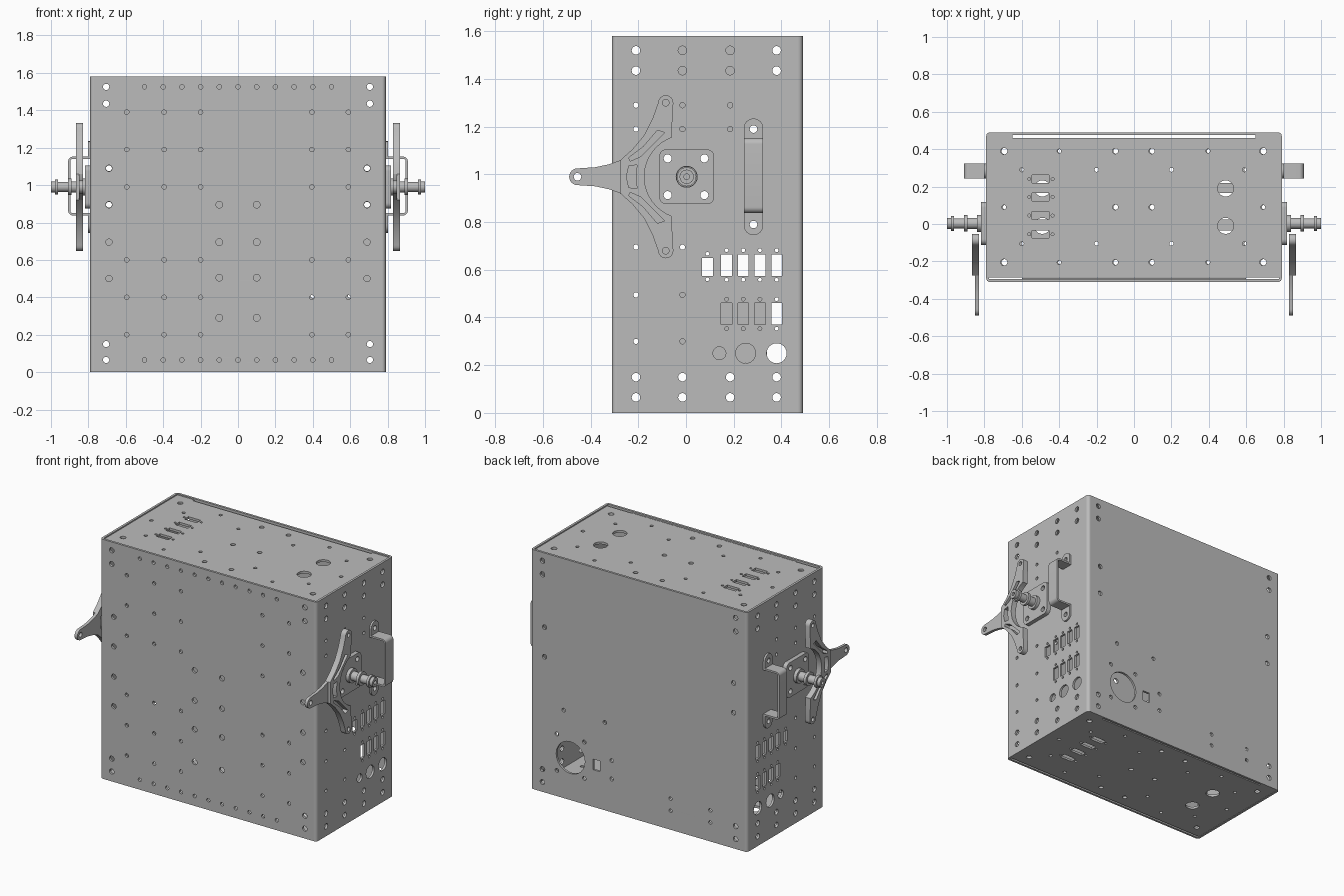
import bpy, bmesh
from math import cos, sin, pi
from mathutils import Vector

cube = bpy.data.objects.get("Cube")
if cube:
    bpy.data.objects.remove(cube)

grey = bpy.data.materials.new("grey_metal")
grey.use_nodes = True
tone = (0.5, 0.5, 0.5, 1)
grey.diffuse_color = tone
grey.node_tree.nodes["Principled BSDF"].inputs["Base Color"].default_value = tone

W, FRONT, BACK, H, T, R = 0.79, -0.31, 0.49, 1.58, 0.015, 0.02
parts = []

# ---------- helpers ----------
PLANES = {"top": lambda u, v, w: (u, v, w),
          "front": lambda u, v, w: (u, w, v),
          "side": lambda u, v, w: (w, u, v)}


def arc(u, v, r, start=0.0, end=2 * pi, n=8):
    return [(u + r * cos(start + (end - start) * i / n),
             v + r * sin(start + (end - start) * i / n)) for i in range(n + 1)]


def disc(u, v, r):
    return arc(u, v, r, n=24 if r > 0.02 else 14)[:-1]


def rect(u, v, w, h):
    return [(u - w / 2, v - h / 2), (u + w / 2, v - h / 2),
            (u + w / 2, v + h / 2), (u - w / 2, v + h / 2)]


def span(u0, u1, v0, v1):
    return rect((u0 + u1) / 2, (v0 + v1) / 2, u1 - u0, v1 - v0)


def rounded(u, v, w, h, r):
    pts = []
    for k, (a, b) in enumerate([(1, 1), (-1, 1), (-1, -1), (1, -1)]):
        pts += arc(u + a * (w / 2 - r), v + b * (h / 2 - r), r, k * pi / 2, (k + 1) * pi / 2)
    return pts


def discs(us, vs, r):
    return [disc(u, v, r) for u in us for v in vs]


def register(name, mesh, mirror):
    obj = bpy.data.objects.new(name, mesh)
    bpy.context.collection.objects.link(obj)
    mesh.materials.append(grey)
    if mirror:
        obj.modifiers.new("mirror", "MIRROR")
    parts.append(obj)
    return obj


def sheet(name, plane, near, far, outline, holes=(), mirror=False):
    """Flat outline with holes, extruded from near to far across the plane."""
    curve = bpy.data.curves.new(name, "CURVE")
    curve.dimensions = "2D"
    curve.fill_mode = "BOTH"
    curve.extrude = abs(far - near) / 2
    for loop in [outline, *holes]:
        spline = curve.splines.new("POLY")
        spline.points.add(len(loop) - 1)
        for p, (u, v) in zip(spline.points, loop):
            p.co = (u, v, 0, 1)
        spline.use_cyclic_u = True
    temp = bpy.data.objects.new(name, curve)
    bpy.context.collection.objects.link(temp)
    bpy.context.view_layer.update()
    mesh = bpy.data.meshes.new_from_object(temp)
    bpy.data.objects.remove(temp)
    bpy.data.curves.remove(curve)
    mesh.materials.clear()
    bm = bmesh.new()
    bm.from_mesh(mesh)
    bmesh.ops.remove_doubles(bm, verts=bm.verts, dist=1e-5)
    for vert in bm.verts:
        vert.co = Vector(PLANES[plane](vert.co.x, vert.co.y, vert.co.z + (near + far) / 2))
    bmesh.ops.recalc_face_normals(bm, faces=bm.faces)
    bm.to_mesh(mesh)
    bm.free()
    return register(name, mesh, mirror)


# ---------- front panel ----------
row = [i / 10 for i in range(-5, 6)]
edge_holes = discs((-0.705, 0.705), (0.065, 0.15, 1.435, 1.525), 0.017)
holes = edge_holes + discs(row, (0.065, 1.525), 0.012)
holes += discs((-0.595, -0.395, -0.2, 0.395, 0.59), (0.2, 0.4, 0.6, 0.99, 1.19, 1.39), 0.012)
holes += discs((-0.1, 0.1), (0.29, 0.505, 0.695, 0.895), 0.018)
holes += discs((-0.69, 0.69), (0.5, 0.695, 0.895, 1.09), 0.017)
sheet("front_panel", "front", FRONT, FRONT + T, span(-W + R, W - R, 0, H), holes)

# ---------- back panel with the round fan opening ----------
holes = edge_holes + discs((-0.69, 0.69), (0.895, 1.09), 0.016)
holes += [disc(0.5, 0.28, 0.105), rect(0.31, 0.28, 0.05, 0.07)]
holes += discs((0.4, 0.6), (0.17, 0.41), 0.013) + discs((0.25, 0.55), (0.58,), 0.013)
holes += discs((0.2,), (0.22, 0.34), 0.013) + discs((-0.23, -0.52), (0.125, 0.205), 0.012)
sheet("back_panel", "front", BACK - T, BACK, span(-W + R, W - R, 0, H), holes)

# ---------- side panels with connector cut-outs ----------
SHAFT_Z, GRIP_Y = 0.99, 0.283
columns = (-0.21, -0.015, 0.185, 0.38)
ports = (0.17, 0.24, 0.31, 0.38)
bolts = discs((-0.077, 0.077), (SHAFT_Z - 0.077, SHAFT_Z + 0.077), 0.017)
holes = discs(columns, (0.065, 0.15, 1.435, 1.52), 0.018)
holes += discs(columns[:3], (1.19, 1.29), 0.011)
holes += discs(columns[:2], (0.3, 0.495, 0.695), 0.011) + bolts
for z in (0.415, 0.62):
    holes += [rect(y, z, 0.045, 0.09) for y in ports]
    holes += discs(ports, (z - 0.062, z + 0.062), 0.008)
holes += [rect(0.09, 0.612, 0.045, 0.075)] + discs((0.09,), (0.56, 0.667), 0.008)
holes += [disc(0.14, 0.25, 0.027), disc(0.25, 0.25, 0.042), disc(0.38, 0.25, 0.042)]
holes += discs((GRIP_Y,), (0.79, 1.19), 0.016)
sheet("side_panel", "side", W - T, W, span(FRONT + R, BACK - R, 0, H), holes, True)

# ---------- bent vertical corners ----------
for name, y, start in (("front_corner", FRONT + R, -pi / 2), ("back_corner", BACK - R, 0)):
    outer = arc(W - R, y, R, start, start + pi / 2)
    inner = arc(W - R, y, R - T, start + pi / 2, start)
    sheet(name, "top", 0, H, outer + inner, (), True)

# ---------- lid and floor, the floor being the lid turned over ----------
for name, s, z in (("lid", 1, H - 0.023), ("floor", -1, 0.003)):
    def at(*xs):
        return [s * x for x in xs]
    holes = discs(at(-0.695, 0.69), (-0.205, 0.39), 0.018)
    holes += discs(at(-0.1, 0.095), (-0.205, 0.09, 0.39), 0.015)
    holes += discs(at(-0.4, 0.395), (-0.205, 0.39), 0.011)
    holes += discs(at(-0.6, -0.2, 0.2, 0.59), (-0.105, 0.29), 0.011)
    holes += discs(at(-0.695, 0.69), (0.09,), 0.012)
    for y in (-0.055, 0.045, 0.145, 0.24):
        holes += [rect(-0.5 * s, y, 0.09, 0.042)] + discs(at(-0.56, -0.435), (y,), 0.008)
    holes += discs(at(0.49), (-0.01, 0.19), 0.043)
    holes.append(rect(0, 0.468, 1.3, 0.014))
    sheet(name, "top", z, z + T, span(-W + T, W - T, FRONT + 0.025, BACK - T), holes)
sheet("lid_flange", "front", FRONT + T, FRONT + 0.02, span(-0.6, 0.6, H - 0.07, H - 0.01))

# ---------- inner divider plates ----------
sheet("lower_divider", "side", -0.005, 0.005, span(-0.1, 0.34, 0.21, 0.52))
sheet("upper_divider", "side", -0.005, 0.005, span(-0.1, 0.26, 1.1, 1.55))

# ---------- hub plate ----------
sheet("hub_plate", "side", W, W + 0.028, rounded(0.003, SHAFT_Z, 0.23, 0.23, 0.03), bolts, True)


# ---------- stepped shaft ----------
def shaft():
    steps = ((0.79, 0.84, 0.046), (0.84, 0.89, 0.03), (0.89, 0.908, 0.044),
             (0.908, 0.962, 0.027), (0.962, 0.978, 0.04), (0.978, 1.0, 0.03))
    for i, (a, b, r) in enumerate(steps):
        bore = [disc(0.003, SHAFT_Z, 0.012)] if i == len(steps) - 1 else []
        sheet("shaft_step_%d" % (i + 1), "side", a, b, disc(0.003, SHAFT_Z, r), bore, True)


shaft()


# ---------- three-legged arm, symmetrical about the shaft height ----------
def both(half):
    """Points given relative to the shaft, joined to their reflection below."""
    upper = [(y, SHAFT_Z + z) for y, z in half]
    return upper + [(y, 2 * SHAFT_Z - z) for y, z in reversed(upper)]


tip = [(y, z - SHAFT_Z) for y, z in arc(-0.085, SHAFT_Z + 0.31, 0.032, pi, 0)]
outer_edge = [(-0.275, 0.07), (-0.225, 0.115), (-0.175, 0.175), (-0.14, 0.245)]
inner_edge = arc(0, 0, 0.175, 1.92, pi - 0.05, 8)
body = both(outer_edge + tip + [(-0.06, 0.19)] + inner_edge)
slot = [(-0.12, 0.195), (-0.09, 0.185), (-0.14, 0.135), (-0.19, 0.085),
        (-0.235, 0.065), (-0.24, 0.08), (-0.18, 0.125)]
arm_holes = [[(y, SHAFT_Z + k * z) for y, z in slot] for k in (1, -1)]
arm_holes += [both([(-0.25, 0.0), (-0.24, 0.045), (-0.205, 0.05), (-0.21, 0.01)])]
arm_holes += discs((-0.085,), (SHAFT_Z - 0.31, SHAFT_Z + 0.31), 0.014)
sheet("arm_body", "side", 0.83, 0.867, body, arm_holes, True)
leg_tip = arc(-0.455, SHAFT_Z, 0.035, 1.5 * pi, pi / 2, 12)
leg = leg_tip + [(-0.38, SHAFT_Z + 0.04), (-0.32, SHAFT_Z + 0.053), (-0.274, SHAFT_Z + 0.07),
                 (-0.274, SHAFT_Z - 0.07), (-0.32, SHAFT_Z - 0.053), (-0.38, SHAFT_Z - 0.04)]
sheet("arm_leg", "side", 0.83, 0.85, leg, discs((-0.455,), (SHAFT_Z,), 0.016), True)

# ---------- grip handle ----------
G, half = 0.012, 0.04
sheet("handle_upper_foot", "side", W, W + G,
      arc(GRIP_Y, 1.195, half, 0, pi) + [(GRIP_Y - half, 1.14), (GRIP_Y + half, 1.14)],
      discs((GRIP_Y,), (1.19,), 0.016), True)
sheet("handle_lower_foot", "side", W, W + G,
      arc(GRIP_Y, 0.785, half, pi, 2 * pi) + [(GRIP_Y + half, 0.84), (GRIP_Y - half, 0.84)],
      discs((GRIP_Y,), (0.79,), 0.016), True)
low, high, out = 0.838, 1.152, 0.908
loop = [(W, low)] + arc(out - 0.025, low + 0.025, 0.025, -pi / 2, 0)
loop += arc(out - 0.025, high - 0.025, 0.025, 0, pi / 2) + [(W, high), (W, high - G)]
loop += arc(out - 0.025, high - 0.025, 0.025 - G, pi / 2, 0)
loop += arc(out - 0.025, low + 0.025, 0.025 - G, 0, -pi / 2) + [(W, low + G)]
sheet("handle_grip", "front", GRIP_Y - half, GRIP_Y + half, loop, (), True)

# ---------- smooth the bends, keep the edges crisp ----------
bpy.ops.object.select_all(action="DESELECT")
for obj in parts:
    obj.select_set(True)
bpy.context.view_layer.objects.active = parts[0]
bpy.ops.object.shade_smooth_by_angle()
